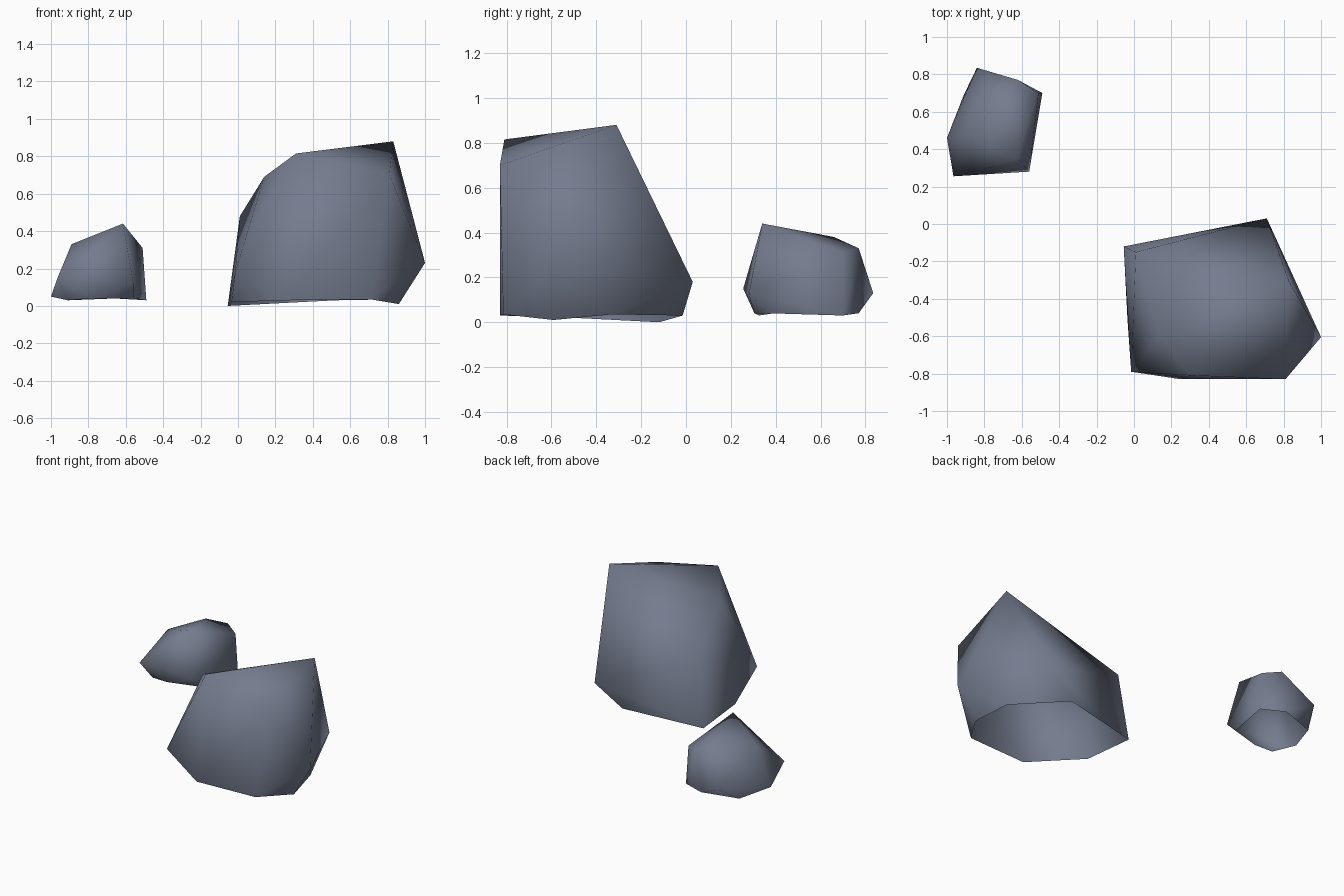
import bpy, bmesh

if "Cube" in bpy.data.objects:
    bpy.data.objects.remove(bpy.data.objects["Cube"])

stone = bpy.data.materials.new("slate_stone")
stone.diffuse_color = (0.175, 0.20, 0.27, 1)
stone.use_nodes = True
stone.node_tree.nodes["Principled BSDF"].inputs["Base Color"].default_value = stone.diffuse_color


def rock(name, corners):
    """Chiselled boulder: convex hull around its corner points, open underneath, smooth shaded."""
    bm = bmesh.new()
    for c in corners:
        bm.verts.new(c)
    bmesh.ops.convex_hull(bm, input=bm.verts[:])
    loose = [v for v in bm.verts if not v.link_faces]
    bmesh.ops.delete(bm, geom=loose, context='VERTS')
    bmesh.ops.recalc_face_normals(bm, faces=bm.faces[:])
    # Open underside: drop every face lying in the base ring
    base = [f for f in bm.faces if all(v.co.z < 0.06 for v in f.verts)]
    bmesh.ops.delete(bm, geom=base, context='FACES')
    for f in bm.faces:
        f.smooth = True
    mesh = bpy.data.meshes.new(name)
    bm.to_mesh(mesh)
    bm.free()
    mesh.materials.append(stone)
    obj = bpy.data.objects.new(name, mesh)
    bpy.context.collection.objects.link(obj)
    return obj


# Large boulder: base ring, waist corners, crown
rock("large_rock", [
    (-.055, -.12, 0), (-.035, -.51, .02), (.25, -.83, .03), (.71, -.815, .035),
    (.86, -.59, .01), (.81, -.33, .035), (.52, -.015, .03),
    (-.015, -.79, .18), (1.0, -.605, .23), (.71, .03, .18),
    (.01, -.15, .48), (.14, -.60, .69), (.31, -.81, .815),
    (.81, -.83, .70), (.83, -.31, .88),
])

# Small boulder: base ring, waist corners, crown
rock("small_rock", [
    (-.91, .325, .03), (-.78, .305, .04), (-.56, .37, .04), (-.49, .70, .03),
    (-.66, .77, .04), (-.91, .69, .03), (-1.0, .46, .05),
    (-.965, .255, .15), (-.56, .28, .125), (-.84, .835, .13),
    (-.51, .70, .31), (-.62, .77, .33), (-.72, .66, .38),
    (-.89, .47, .33), (-.615, .34, .44),
])
